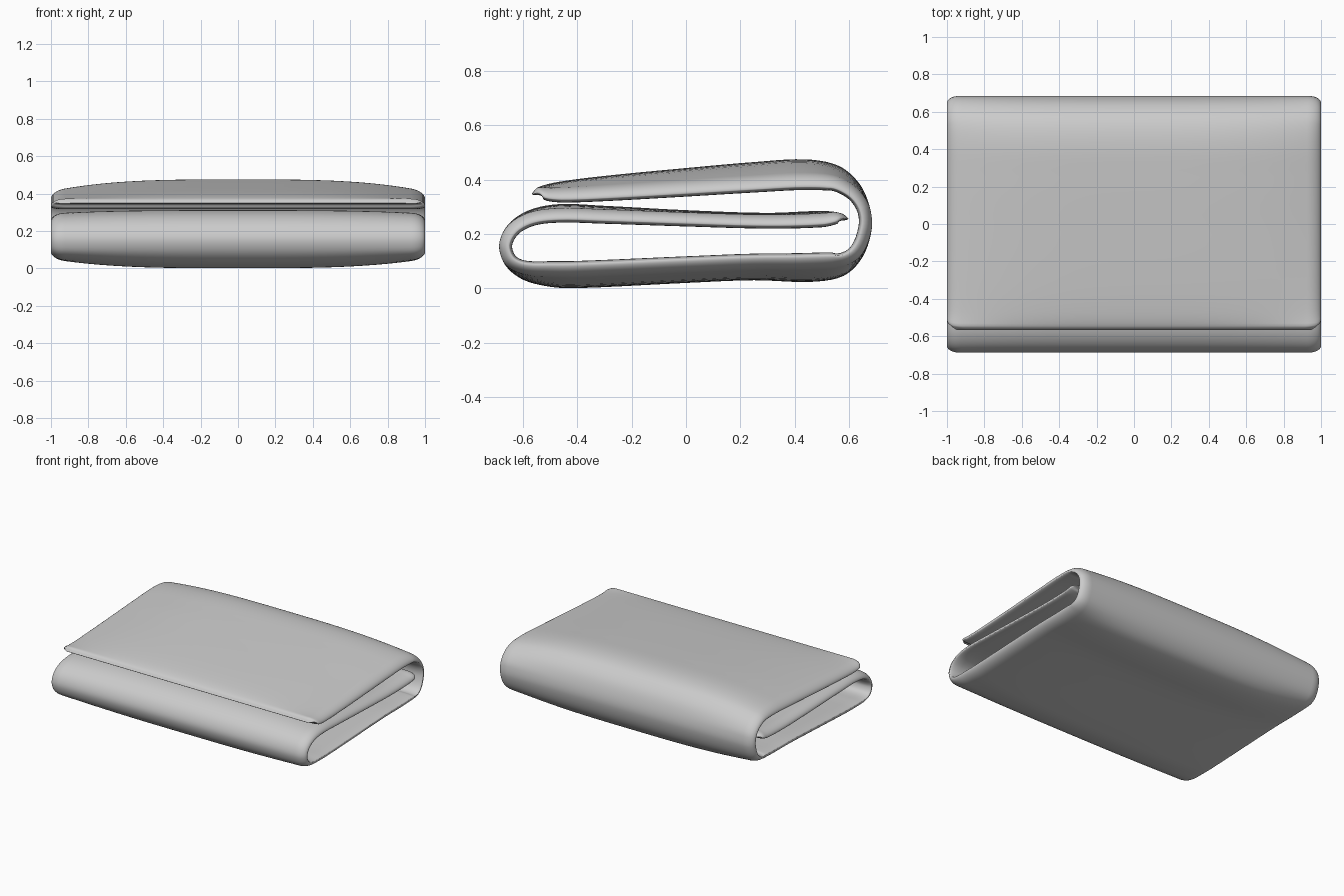
import bpy
import bmesh
import math
from mathutils import Vector

if "Cube" in bpy.data.objects:
    bpy.data.objects.remove(bpy.data.objects["Cube"], do_unlink=True)

CORNER = 0.07      # width of the rounded side rim
RIM = 0.012        # inner setback at the side rim
FOLD = 0.05        # thickness of the sheet in the folds
STEPS = 5          # samples between profile stations

# Outer side of the folded sheet in y, z, and the sheet thickness there
STATIONS = [Vector(s) for s in (
    # inner flap
    (.598, .258, .008), (.57, .277, .04), (.5, .285, .06), (.3, .278, .058),
    (0, .288, .06), (-.3, .304, .066), (-.47, .31, .068),
    # front fold
    (-.58, .287, .06), (-.655, .235, .052), (-.688, .16, .048),
    (-.665, .085, .052), (-.6, .032, .075), (-.5, .006, .095),
    # base
    (-.4, .001, .1), (0, .02, .098), (.25, .03, .098), (.46, .024, .107),
    # back fold
    (.58, .046, .095), (.65, .115, .06), (.684, .22, .05), (.675, .305, .05),
    (.635, .39, .075), (.56, .452, .1), (.44, .475, .113),
    # top flap
    (.25, .465, .112), (0, .443, .105), (-.3, .414, .093), (-.47, .392, .077),
    (-.545, .372, .05), (-.568, .348, .008),
)]


def smooth_path(points, steps):
    """Smooth curve through the points, with tangents scaled to the spacing."""
    last = len(points) - 1
    tangents = []
    for i, p in enumerate(points):
        a, b = points[max(i - 1, 0)], points[min(i + 1, last)]
        span = (p - a).length + (b - p).length
        tangents.append((b - a) / span)
    path = []
    for i in range(last):
        p, q = points[i], points[i + 1]
        size = (q - p).length
        for k in range(steps):
            u = k / steps
            path.append(p * (2 * u**3 - 3 * u**2 + 1) + q * (3 * u**2 - 2 * u**3)
                        + tangents[i] * size * (u**3 - 2 * u**2 + u)
                        + tangents[i + 1] * size * (u**3 - u**2))
    path.append(points[last])
    return path


def column_positions():
    """Positions across the width, closer together at the rounded rims."""
    flat = 1 - CORNER
    half = [flat * math.sin(math.pi / 2 * i / 14) for i in range(15)]
    half += [flat + CORNER * math.sin(math.pi / 2 * i / 8) for i in range(1, 9)]
    return [-x for x in reversed(half[1:])] + half


def cross_ring(bm, point, normal, tip_distance, columns):
    """One closed ring across the sheet: bulged outer side, flat inner side."""
    y, z, thick = point
    width = 1 - 0.05 * max(0, 1 - tip_distance / 0.05) ** 2
    rim = min(RIM, thick / 2)
    outer, inner = [], []
    for x in columns:
        edge = max(0, (abs(x) - 1 + CORNER) / CORNER)
        rounding = math.sqrt(max(0, 1 - edge * edge))
        bulge = 1 - abs(x) ** 3.3
        low = rim * (1 - rounding)
        high = low + min(thick, FOLD) * rounding + max(0, thick - FOLD) * bulge
        for side, height in ((outer, high), (inner, low)):
            shift = normal * (height - thick)
            side.append((x * width, y + shift.x, z + shift.y))
    ring = outer + inner[-2:0:-1]
    return [bm.verts.new(co) for co in ring]


# Folded sheet
path = smooth_path(STATIONS, STEPS)
columns = column_positions()
bm = bmesh.new()
rings = []
for i, p in enumerate(path):
    along = (path[min(i + 1, len(path) - 1)] - path[max(i - 1, 0)]).to_2d()
    normal = Vector((along.y, -along.x)).normalized()
    tip = min((p - end).to_2d().length for end in (path[0], path[-1]))
    rings.append(cross_ring(bm, p, normal, tip, columns))

for a, b in zip(rings, rings[1:]):
    n = len(a)
    for j in range(n):
        bm.faces.new((a[j], a[(j + 1) % n], b[(j + 1) % n], b[j]))

# Thin closing strips along both free edges of the sheet
half = len(columns)
for ring in (rings[0], rings[-1]):
    n = len(ring)
    for j in range(half - 1):
        strip = [ring[j], ring[j + 1], ring[(n - j - 1) % n], ring[(n - j) % n]]
        bm.faces.new(list(dict.fromkeys(strip)))
bmesh.ops.recalc_face_normals(bm, faces=bm.faces)

mesh = bpy.data.meshes.new("folded_sheet")
bm.to_mesh(mesh)
bm.free()
sheet = bpy.data.objects.new("folded_sheet", mesh)
bpy.context.collection.objects.link(sheet)

# Plain grey material
grey = (0.6, 0.6, 0.6, 1)
material = bpy.data.materials.new("plain_grey")
material.use_nodes = True
material.diffuse_color = grey
material.node_tree.nodes["Principled BSDF"].inputs["Base Color"].default_value = grey
mesh.materials.append(material)

# Smooth shading
bpy.ops.object.select_all(action="DESELECT")
sheet.select_set(True)
bpy.context.view_layer.objects.active = sheet
bpy.ops.object.shade_smooth_by_angle(angle=math.radians(60))
